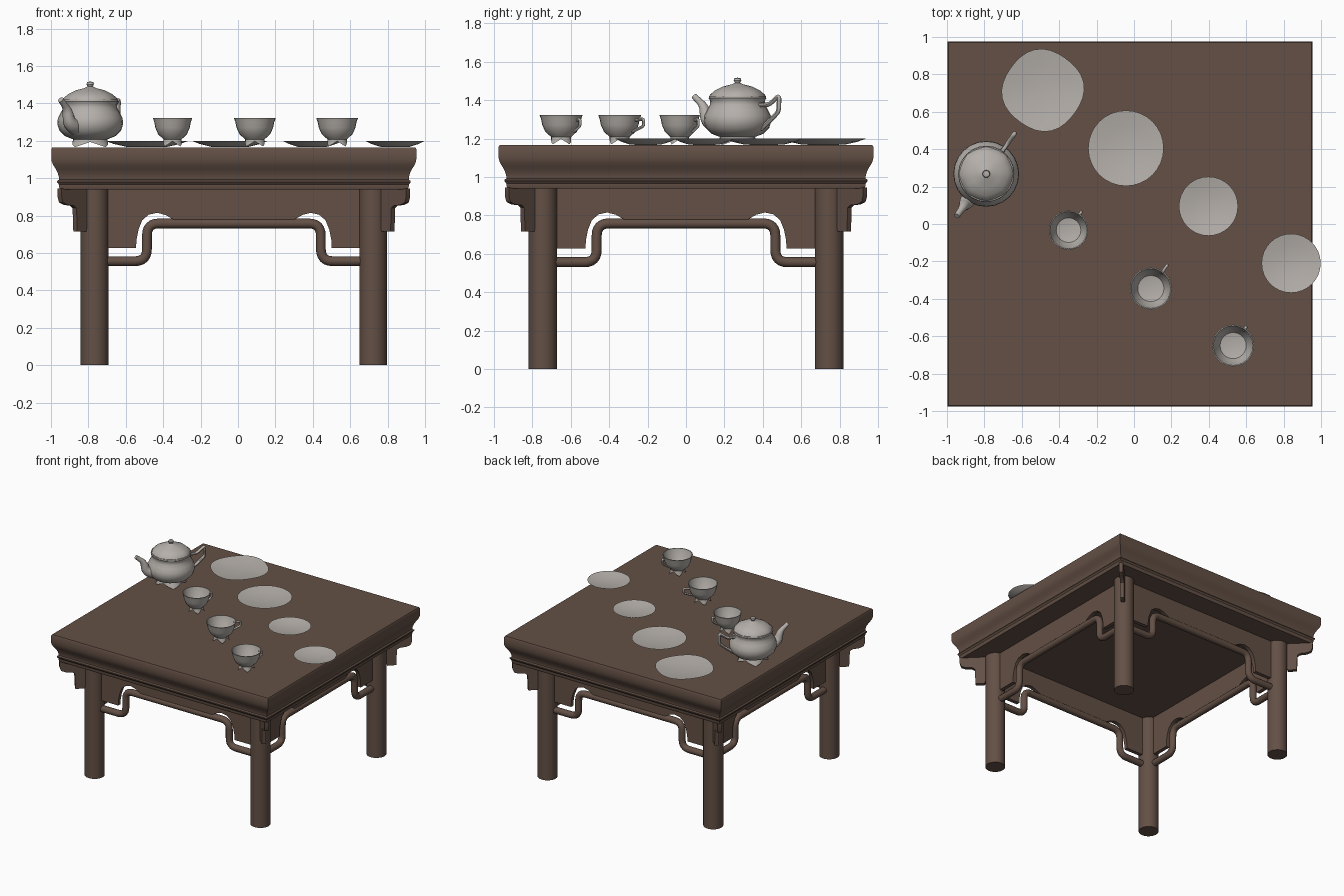
import bpy, bmesh, math
from mathutils import Vector, Matrix

if "Cube" in bpy.data.objects:
    bpy.data.objects.remove(bpy.data.objects["Cube"], do_unlink=True)

CX = -0.022          # table centre in x
LEG = 0.745          # leg offset from the centre
TOP = 1.165          # table top height
SIDES = ["front", "left", "back", "right"]


def material(name, rgb):
    m = bpy.data.materials.new(name)
    m.use_nodes = True
    m.diffuse_color = (*rgb, 1)
    m.node_tree.nodes["Principled BSDF"].inputs["Base Color"].default_value = (*rgb, 1)
    return m


wood = material("dark brown wood", (0.125, 0.08, 0.06))
ceramic = material("pale grey ceramic", (0.46, 0.43, 0.40))


def smooth(obj, angle=35):
    bpy.ops.object.select_all(action="DESELECT")
    obj.select_set(True)
    bpy.context.view_layer.objects.active = obj
    bpy.ops.object.shade_smooth_by_angle(angle=math.radians(angle))


def finish(name, bm, mat, matrix=Matrix(), angle=35):
    bmesh.ops.remove_doubles(bm, verts=bm.verts, dist=1e-5)
    bmesh.ops.recalc_face_normals(bm, faces=bm.faces)
    me = bpy.data.meshes.new(name)
    bm.to_mesh(me)
    bm.free()
    me.materials.append(mat)
    obj = bpy.data.objects.new(name, me)
    obj.matrix_world = matrix
    bpy.context.collection.objects.link(obj)
    smooth(obj, angle)
    return obj


def loft(name, profile, seg, mat, centre, turn=0.0, shape=None, angle=35):
    """Stack rings of (radius, z); shape may adjust each ring vertex."""
    bm = bmesh.new()
    rings = []
    for k, (r, z) in enumerate(profile):
        ring = []
        for i in range(seg):
            a = turn + math.tau * i / seg
            rr, zz = shape(k, i, a, r, z) if shape else (r, z)
            ring.append(bm.verts.new((rr * math.cos(a), rr * math.sin(a), zz)))
        rings.append(ring)
    for a, b in zip(rings, rings[1:]):
        for i in range(seg):
            j = (i + 1) % seg
            bm.faces.new((a[i], a[j], b[j], b[i]))
    for ring, (r, z) in ((rings[0], profile[0]), (rings[-1], profile[-1])):
        if r > 0.001:
            bm.faces.new(ring)
    bmesh.ops.dissolve_degenerate(bm, edges=bm.edges, dist=1e-6)
    return finish(name, bm, mat, Matrix.Translation((*centre, 0)), angle)


def slab(name, outline, thick, y, matrix):
    """Extrude an (x, z) outline along y."""
    bm = bmesh.new()
    face = bm.faces.new([bm.verts.new((x, y - thick / 2, z)) for x, z in outline])
    ext = bmesh.ops.extrude_face_region(bm, geom=[face])["geom"]
    moved = [v for v in ext if isinstance(v, bmesh.types.BMVert)]
    bmesh.ops.translate(bm, verts=moved, vec=(0, thick, 0))
    return finish(name, bm, wood, matrix)


def fillet(pts, r):
    """Round the inner corners of a path."""
    pts = [Vector(p) for p in pts]
    out = [pts[0]]
    for a, b, c in zip(pts, pts[1:], pts[2:]):
        p, q = b + (a - b).normalized() * r, b + (c - b).normalized() * r
        for i in range(7):
            t = i / 6
            out.append(p * (1 - t) ** 2 + b * 2 * t * (1 - t) + q * t * t)
    return out + [pts[-1]]


def tube(name, pts, radius, mat, matrix=Matrix(), taper=(1, 1), res=4):
    cu = bpy.data.curves.new(name, "CURVE")
    cu.dimensions = "3D"
    cu.bevel_depth = radius
    cu.bevel_resolution = res
    cu.use_fill_caps = True
    sp = cu.splines.new("POLY")
    sp.points.add(len(pts) - 1)
    for i, p in enumerate(pts):
        t = i / (len(pts) - 1)
        sp.points[i].co = (*p, 1)
        sp.points[i].radius = taper[0] * (1 - t) + taper[1] * t
    obj = bpy.data.objects.new(name, cu)
    obj.matrix_world = matrix
    bpy.context.collection.objects.link(obj)
    bpy.ops.object.select_all(action="DESELECT")
    obj.select_set(True)
    bpy.context.view_layer.objects.active = obj
    bpy.ops.object.convert(target="MESH")
    obj = bpy.context.view_layer.objects.active
    obj.data.materials.clear()
    obj.data.materials.append(mat)
    smooth(obj, 45)


# Moulded square table top
moulding = [(0.93, 0.94), (0.935, 0.955), (0.935, 0.965), (0.945, 0.978), (0.945, 0.985),
            (0.935, 0.992), (0.935, 1.003), (0.941, 1.025), (0.953, 1.05), (0.966, 1.07),
            (0.974, 1.09), (0.976, 1.11), (0.976, 1.155), (0.97, TOP)]
loft("table_top", [(h * math.sqrt(2), z) for h, z in moulding], 4, wood, (CX, 0), math.pi / 4)

# Aprons, bent rails, legs and diagonal corner brackets, once per side
half_apron = [(0.72, 0.945), (0.72, 0.627), (0.523, 0.627), (0.521, 0.67), (0.51, 0.725), (0.49, 0.775),
              (0.455, 0.805), (0.41, 0.815), (0.365, 0.803), (0.325, 0.78), (0.30, 0.755)]
apron = half_apron + [(-x, z) for x, z in reversed(half_apron)]
half_rail = [(0.73, 0.556), (0.465, 0.556), (0.465, 0.758)]
rail = [(x, -LEG, z) for x, z in half_rail + [(-x, z) for x, z in reversed(half_rail)]]
bracket = [(0.76, 0.945), (0.932, 0.945), (0.932, 0.90), (0.924, 0.87), (0.90, 0.857), (0.865, 0.853),
           (0.852, 0.84), (0.848, 0.715), (0.80, 0.715), (0.795, 0.74), (0.76, 0.74)]
for k, side in enumerate(SIDES):
    spin = Matrix.Translation((CX, 0, 0)) @ Matrix.Rotation(k * math.pi / 2, 4, "Z")
    slab(side + "_apron", apron, 0.03, -LEG, spin)
    tube(side + "_rail", fillet(rail, 0.065), 0.026, wood, spin)
    diagonal = spin @ Matrix.Rotation(math.pi / 4, 4, "Z")
    slab(f"corner_bracket_{k + 1}", [(d * math.sqrt(2), z) for d, z in bracket], 0.03, 0, diagonal)
    corner = diagonal @ Vector((LEG * math.sqrt(2), 0, 0))
    loft(f"leg_{k + 1}", [(0.074, 0), (0.074, 0.945)], 32, wood, corner.xy)


# Plates, the last one with a lobed rim
def lobed(k, i, a, r, z):
    return r * (1 + 0.03 * math.cos(4 * a - 0.6)), z


for n, (x, y, r, shape) in enumerate([(0.84, -0.21, 0.158, None), (0.398, 0.095, 0.158, None),
                                      (-0.043, 0.405, 0.202, None), (-0.487, 0.715, 0.216, lobed)]):
    prof = [(0, TOP + 0.001), (r * 0.5, TOP + 0.003), (r * 0.8, TOP + 0.018), (r, TOP + 0.034),
            (r * 0.95, TOP + 0.033), (r * 0.6, TOP + 0.018), (0, TOP + 0.016)]
    loft(f"plate_{n + 1}", prof, 32, ceramic, (x, y), shape=shape)


# Foot ring cut into four pointed feet
def footed(k, i, a, r, z):
    if k == 1:
        lift = abs((i % 6) - 3) / 3
        return r * (1 - 0.2 * lift), z + 0.028 * lift
    return r, z


AIM = math.radians(55)
cup = [(0, 1.208), (0.062, 1.17), (0.052, 1.208), (0.082, 1.235), (0.098, 1.27), (0.104, 1.30),
       (0.112, 1.322), (0.106, 1.322), (0.095, 1.28), (0.07, 1.235), (0, 1.222)]
for n, (x, y, size, reach) in enumerate([(-0.35, -0.033, 0.94, 0.118), (0.09, -0.345, 1, 0.152),
                                         (0.53, -0.65, 1, 0.12)]):
    loft(f"cup_{n + 1}", [(r * size, z) for r, z in cup], 24, ceramic, (x, y), shape=footed)
    place = Matrix.Translation((x, y, 0)) @ Matrix.Rotation(AIM, 4, "Z")
    loop = [(0.098, 0, 1.295), (reach, 0, 1.302), (reach, 0, 1.265), (0.08, 0, 1.235)]
    tube(f"cup_handle_{n + 1}", fillet(loop, 0.012), 0.008, ceramic, place, res=2)

# Teapot body
POT = (-0.79, 0.268)
pot = [(0, 1.215), (0.115, 1.166), (0.092, 1.208), (0.135, 1.225), (0.165, 1.255), (0.176, 1.29),
       (0.173, 1.32), (0.158, 1.35), (0.144, 1.375), (0.142, 1.395), (0.15, 1.41), (0.148, 1.42), (0, 1.42)]
loft("teapot_body", pot, 24, ceramic, POT, shape=footed)


# Ribbed lid with a knob
def ribbed(k, i, a, r, z):
    return (r * (1 + 0.02 * math.cos(8 * a)), z) if k < 5 else (r, z)


lid = [(0, 1.412), (0.145, 1.412), (0.14, 1.428), (0.115, 1.45), (0.075, 1.47), (0.03, 1.482),
       (0.014, 1.49), (0.02, 1.502), (0.017, 1.513), (0, 1.517)]
loft("teapot_lid", lid, 24, ceramic, POT, shape=ribbed)

# Teapot handle and spout on opposite sides
place = Matrix.Translation((*POT, 0)) @ Matrix.Rotation(AIM, 4, "Z")
loop = [(0.14, 0, 1.375), (0.20, 0, 1.375), (0.265, 0, 1.425), (0.262, 0, 1.34), (0.215, 0, 1.30), (0.15, 0, 1.25)]
tube("teapot_handle", fillet(loop, 0.022), 0.012, ceramic, place, res=2)
spout = [(-0.13, 0, 1.27), (-0.195, 0, 1.295), (-0.215, 0, 1.37), (-0.275, 0, 1.42)]
tube("teapot_spout", fillet(spout, 0.03), 0.04, ceramic, place, taper=(1.1, 0.4), res=3)
